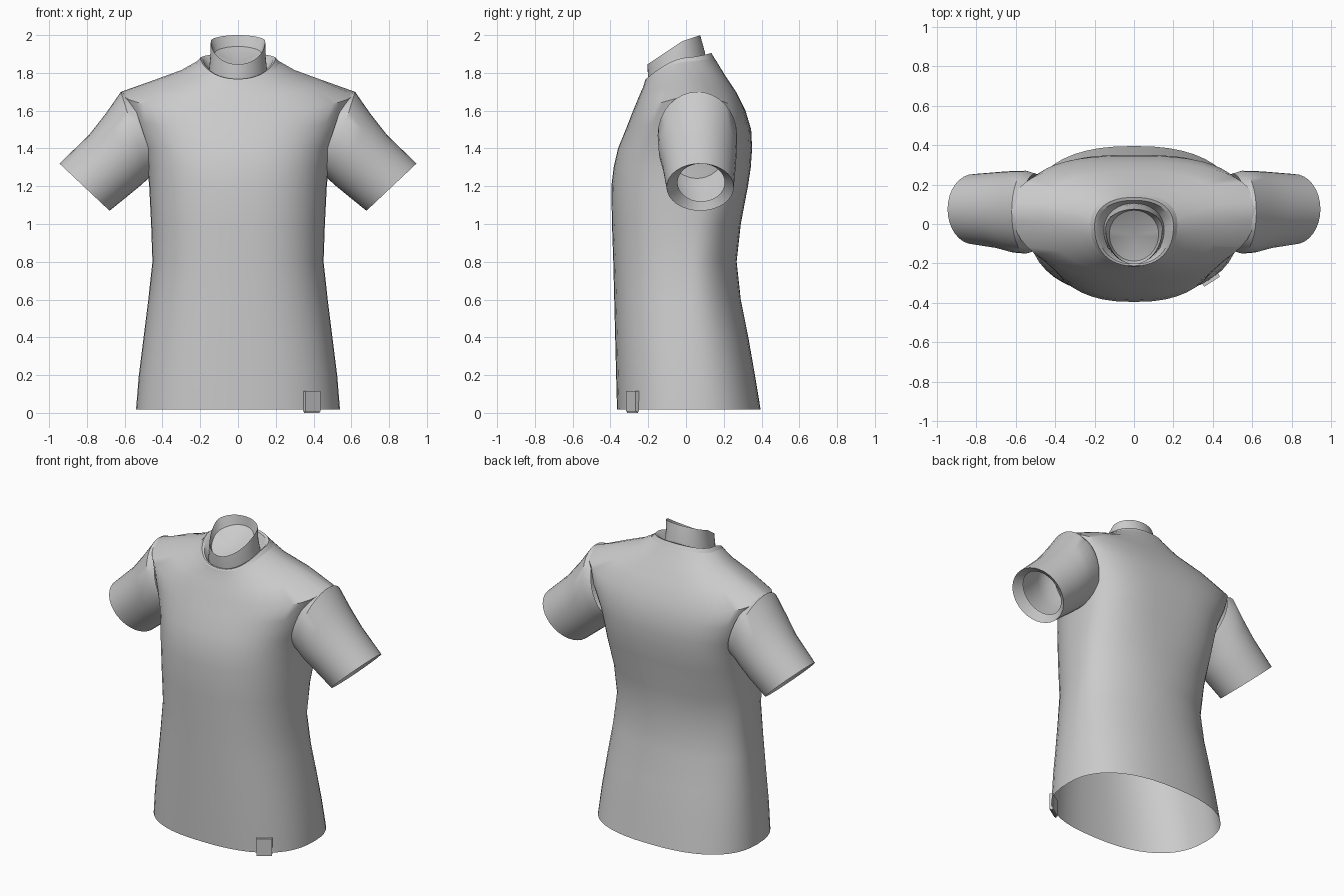
import bpy, bmesh, math
from mathutils import Vector

cube = bpy.data.objects.get("Cube")
if cube:
    bpy.data.objects.remove(cube, do_unlink=True)

fabric = bpy.data.materials.new("grey_fabric")
fabric.use_nodes = True
GREY = (0.6, 0.6, 0.6, 1)
fabric.diffuse_color = GREY
fabric.node_tree.nodes["Principled BSDF"].inputs["Base Color"].default_value = GREY


def finish(name, bm, angle=40):
    bmesh.ops.recalc_face_normals(bm, faces=bm.faces)
    mesh = bpy.data.meshes.new(name)
    bm.to_mesh(mesh)
    bm.free()
    obj = bpy.data.objects.new(name, mesh)
    mesh.materials.append(fabric)
    bpy.context.collection.objects.link(obj)
    bpy.ops.object.select_all(action='DESELECT')
    obj.select_set(True)
    bpy.context.view_layer.objects.active = obj
    bpy.ops.object.shade_smooth_by_angle(angle=math.radians(angle))
    return obj


def loft(name, rings, tip=None, angle=40):
    """Skin closed rings; optionally draw the last ring to a tip."""
    bm = bmesh.new()
    loops = [[bm.verts.new(p) for p in ring] for ring in rings]
    n = len(loops[0])
    for a, b in zip(loops, loops[1:]):
        for i in range(n):
            j = (i + 1) % n
            bm.faces.new((a[i], a[j], b[j], b[i]))
    if tip:
        end = bm.verts.new(tip)
        for i in range(n):
            bm.faces.new((loops[-1][i], loops[-1][(i + 1) % n], end))
    return finish(name, bm, angle)


def body_ring(half_width, side, front, back, round_back=2.3, round_front=2.3,
              drop=1.5, n=48):
    """Ring through side, front and back points, each given as (y, z)."""
    pts = []
    for i in range(n):
        t = math.tau * i / n
        c, s = math.cos(t), math.sin(t)
        end, e = (back, round_back) if s > 0 else (front, round_front)
        x = half_width * math.copysign(abs(c) ** (2 / e), c)
        k = abs(s) ** (2 / e)
        y = side[0] + (end[0] - side[0]) * k
        z = side[1] + (end[1] - side[1]) * k ** drop
        pts.append((x, y, z))
    return pts


def level(z, half_width, front, back, side=0.03, round_back=2.4):
    return body_ring(half_width, (side, z), (front, z), (back, z), round_back, 2.45)


# Torso: open at the hem, level rings to the chest, tilted over the shoulders
torso = [
    level(0.018, 0.54, -0.365, 0.395),
    level(0.2, 0.525, -0.37, 0.365, 0.03, 2.3),
    level(0.4, 0.50, -0.375, 0.33, 0.03, 2.2),
    level(0.6, 0.475, -0.38, 0.29, 0.03, 2.05),
    level(0.8, 0.453, -0.385, 0.268, 0.03, 2.0),
    level(1.0, 0.46, -0.392, 0.29, 0.03, 2.25),
    level(1.2, 0.47, -0.395, 0.328, 0.04, 2.8),
    level(1.3, 0.48, -0.383, 0.343, 0.05, 2.9),
    level(1.4, 0.50, -0.36, 0.35, 0.05, 3),
    body_ring(0.565, (0.06, 1.55), (-0.315, 1.51), (0.345, 1.50), 2.8),
    body_ring(0.618, (0.07, 1.70), (-0.28, 1.60), (0.315, 1.60), 2.5, 2.2, 1),
    body_ring(0.45, (0.06, 1.76), (-0.247, 1.68), (0.265, 1.70), 2.5),
    body_ring(0.30, (0.03, 1.815), (-0.225, 1.73), (0.205, 1.79)),
    body_ring(0.22, (0.0, 1.86), (-0.215, 1.765), (0.15, 1.88)),
]
loft("shirt_body", torso)

# Collar: band turned over and tucked down to the base of the neck
loft("collar", [
    body_ring(0.222, (0.0, 1.855), (-0.218, 1.76), (0.152, 1.875)),
    body_ring(0.20, (-0.01, 1.88), (-0.212, 1.768), (0.135, 1.905)),
    body_ring(0.185, (-0.01, 1.87), (-0.203, 1.768), (0.12, 1.90)),
    body_ring(0.15, (-0.03, 1.81), (-0.19, 1.745), (0.10, 1.85)),
], angle=30)

# Neck: thin slanted tube whose rim folds straight into a sunken cap
loft("neck", [
    body_ring(0.155, (-0.03, 1.80), (-0.197, 1.74), (0.108, 1.84), 2, 2, 1),
    body_ring(0.147, (-0.04, 1.88), (-0.202, 1.79), (0.10, 1.91), 2, 2, 1),
    body_ring(0.144, (-0.02, 1.968), (-0.204, 1.845), (0.075, 2.0), 2, 2, 1),
    body_ring(0.125, (-0.05, 1.90), (-0.188, 1.82), (0.07, 1.94), 2, 2, 1),
], tip=(0, -0.06, 1.85), angle=35)


def sleeve_ring(top, bottom, y, depth, side, n=32):
    """Ellipse whose top and bottom points are given as (x, z)."""
    t = Vector((top[0] * side, y, top[1]))
    b = Vector((bottom[0] * side, y, bottom[1]))
    mid, up = (t + b) / 2, (t - b) / 2
    return [mid + up * math.cos(a) + Vector((0, depth * math.sin(a), 0))
            for a in (math.tau * i / n for i in range(n))]


# Sleeves: tubes from the armhole with a lip turned in at the cuff
for name, side in (("left_sleeve", 1), ("right_sleeve", -1)):
    loft(name, [
        sleeve_ring((0.57, 1.69), (0.43, 1.27), 0.06, 0.195, side),
        sleeve_ring((0.62, 1.70), (0.475, 1.24), 0.06, 0.21, side),
        sleeve_ring((0.70, 1.585), (0.52, 1.20), 0.062, 0.207, side),
        sleeve_ring((0.79, 1.47), (0.575, 1.155), 0.07, 0.194, side),
        sleeve_ring((0.945, 1.32), (0.68, 1.07), 0.075, 0.178, side),
        sleeve_ring((0.89, 1.32), (0.68, 1.12), 0.08, 0.125, side),
    ])

# Hem tag: small folded loop clipped over the bottom edge
bm = bmesh.new()
bmesh.ops.create_cube(bm, size=1)
bmesh.ops.scale(bm, vec=(0.095, 0.022, 0.115), verts=bm.verts)
bmesh.ops.bevel(bm, geom=[e for e in bm.edges
                          if all(v.co.z < 0 for v in e.verts)
                          and abs(e.verts[0].co.x - e.verts[1].co.x) > 0.05],
                offset=0.008, segments=2, affect='EDGES')
tag = finish("hem_tag", bm)
tag.location = (0.39, -0.283, 0.0575)
tag.rotation_euler.z = math.radians(33)
